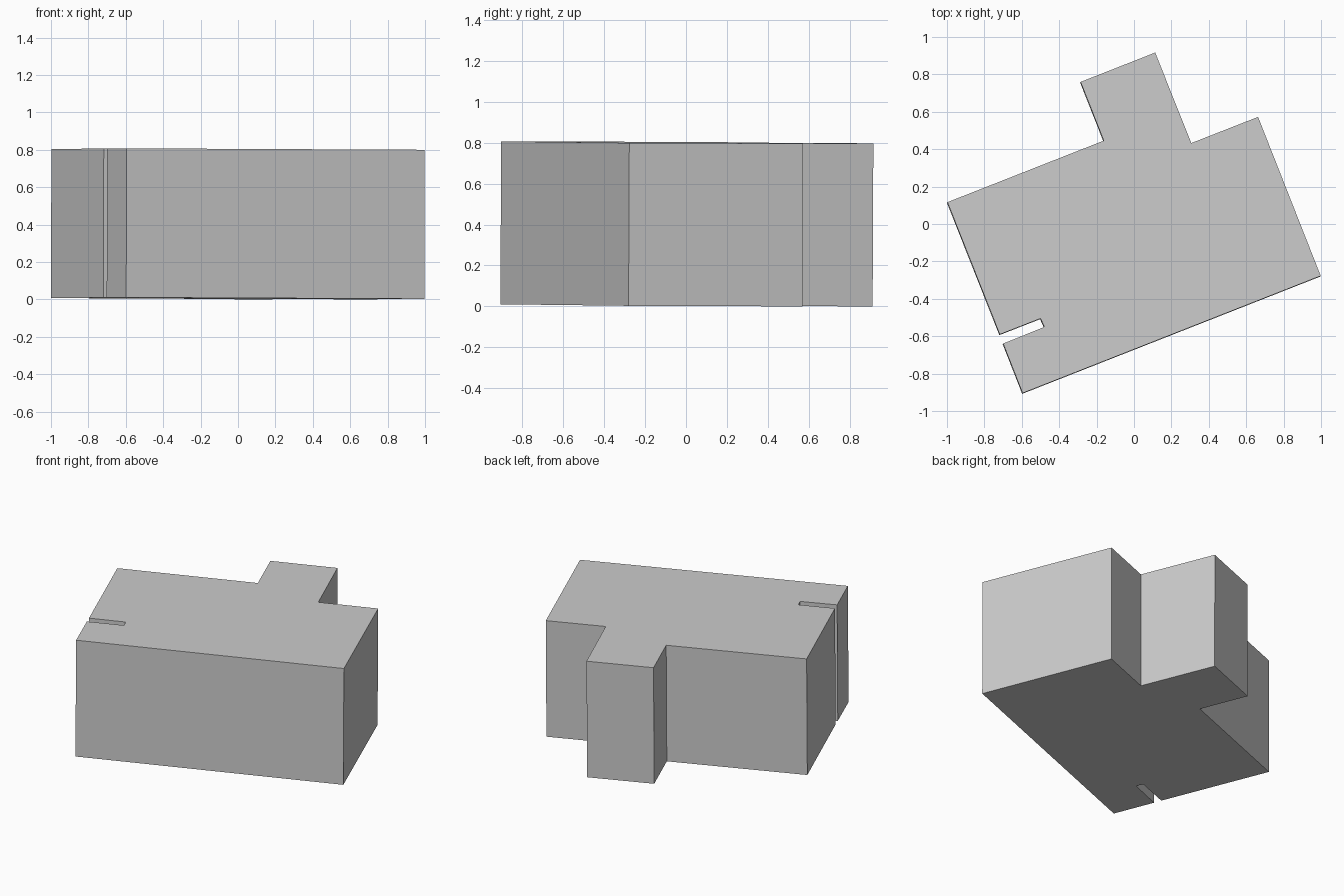
import bpy, bmesh
from mathutils import Vector

if "Cube" in bpy.data.objects:
    bpy.data.objects.remove(bpy.data.objects["Cube"])

# Footprint: main hall, rear wing and narrow slot in the left end
FOOTPRINT = [
    (-0.598, -0.908), (0.996, -0.281), (0.661, 0.569), (0.304, 0.429),
    (0.111, 0.913), (-0.288, 0.756), (-0.164, 0.442), (-1.0, 0.113),
    (-0.72, -0.594), (-0.502, -0.509), (-0.482, -0.554), (-0.702, -0.643),
]
HEIGHT = 0.797
LEAN = Vector((0.003, 0.0045, 1.0))   # the whole block leans very slightly


def base_z(x, y):
    return 0.0045 - LEAN.x * x - LEAN.y * y


# Building block: extrude the footprint along the leaning axis
bm = bmesh.new()
base = bm.faces.new([bm.verts.new((x, y, base_z(x, y))) for x, y in FOOTPRINT])
result = bmesh.ops.extrude_face_region(bm, geom=[base], use_keep_orig=True)
top = [g for g in result["geom"] if isinstance(g, bmesh.types.BMVert)]
bmesh.ops.translate(bm, verts=top, vec=LEAN * HEIGHT)
bmesh.ops.recalc_face_normals(bm, faces=bm.faces)

mesh = bpy.data.meshes.new("building_block")
bm.to_mesh(mesh)
bm.free()
block = bpy.data.objects.new("building_block", mesh)
bpy.context.collection.objects.link(block)
